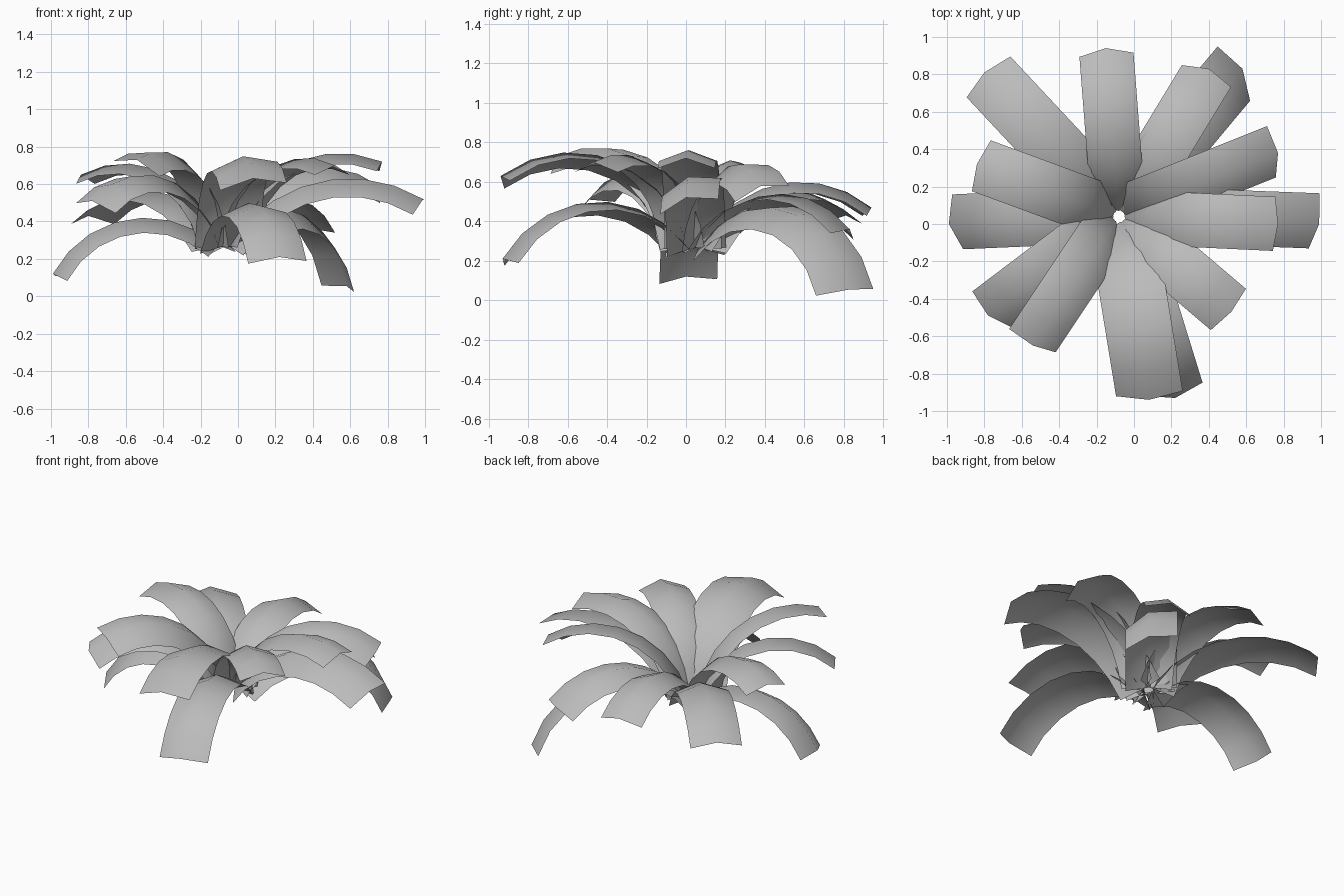
import bpy
import bmesh
from math import sin, cos, atan2, hypot, radians
from mathutils import Vector

cube = bpy.data.objects.get("Cube")
if cube:
    bpy.data.objects.remove(cube)

# single matte grey
grey = bpy.data.materials.new("leaf_grey")
grey.use_nodes = True
colour = (0.5, 0.5, 0.5, 1)
grey.diffuse_color = colour
grey.node_tree.nodes["Principled BSDF"].inputs["Base Color"].default_value = colour

CENTRE = Vector((-0.08, 0.04, 0.27))
HOLE = 0.03       # leaves start on a small ring around the centre
SEGMENTS = 7
FOLD = 0.055      # drop of the edges below the ridge


def arc_half_angle(chord, slope, rise):
    """Half angle of the arc over the chord whose crown is at the given rise."""
    low, high = max(slope, 0.05), 1.6
    for _ in range(40):
        mid = (low + high) / 2
        crown = chord / (2 * sin(mid)) * (1 - cos(slope + mid))
        low, high = (mid, high) if crown < rise else (low, mid)
    return low


def make_leaf(name, tip, crown, roll=0, width=0.29):
    """Arching strip folded along its ridge, from the centre ring to the tip."""
    span = Vector(tip) - CENTRE
    out = Vector((span.x, span.y, 0)).normalized()
    up = Vector((0, 0, 1))
    left = up.cross(out)
    base = CENTRE + out * HOLE
    reach = hypot(span.x, span.y) - HOLE
    chord, slope = hypot(reach, span.z), atan2(span.z, reach)
    half = arc_half_angle(chord, slope, crown - CENTRE.z)
    radius, start = chord / (2 * sin(half)), slope + half
    roll = radians(roll)

    bm = bmesh.new()
    rows = []
    for i in range(SEGMENTS + 1):
        a = start - 2 * half * i / SEGMENTS
        ridge = (base + out * radius * (sin(start) - sin(a))
                 + up * radius * (cos(a) - cos(start)))
        normal = up * cos(a) - out * sin(a)
        side = left * cos(roll) + normal * sin(roll)
        below = normal * cos(roll) - left * sin(roll)
        rows.append([bm.verts.new(ridge + side * s * width / 2 - below * abs(s) * FOLD)
                     for s in (-1, 0, 1)])
    for a, b in zip(rows, rows[1:]):
        for j in (0, 1):
            face = bm.faces.new((a[j], b[j], b[j + 1], a[j + 1]))
            face.smooth = True
    bm.normal_update()
    mesh = bpy.data.meshes.new(name)
    bm.to_mesh(mesh)
    bm.free()
    mesh.materials.append(grey)
    bpy.context.collection.objects.link(bpy.data.objects.new(name, mesh))


# low drooping leaves
make_leaf("low_leaf_right", (-0.99, 0.0, 0.12), 0.42, -10, 0.3)
make_leaf("low_leaf_back_left", (0.58, 0.83, 0.055), 0.47, 20, 0.34)
make_leaf("low_leaf_front", (0.22, -0.93, 0.21), 0.50, 5, 0.32)

# middle leaves
make_leaf("middle_leaf_back_right", (-0.80, 0.81, 0.43), 0.57, 0, 0.32)
make_leaf("middle_leaf_back", (-0.15, 0.94, 0.47), 0.60)
make_leaf("middle_leaf_back_left", (0.40, 0.83, 0.36), 0.54, -10)
make_leaf("middle_leaf_side_left", (0.77, 0.38, 0.58), 0.69, 20)
make_leaf("middle_leaf_left", (0.99, 0.0, 0.52), 0.63, 17, 0.31)
make_leaf("middle_leaf_front_right", (-0.78, -0.49, 0.51), 0.65, -15)

# upper leaves
make_leaf("upper_leaf_left", (0.77, 0.0, 0.72), 0.765)
make_leaf("upper_leaf_front_left", (0.52, -0.47, 0.70), 0.74)
make_leaf("upper_leaf_front", (0.08, -0.94, 0.63), 0.75, 8, 0.36)
make_leaf("upper_leaf_front_right", (-0.54, -0.65, 0.73), 0.775, -18)
make_leaf("upper_leaf_right", (-0.84, 0.32, 0.65), 0.71)
